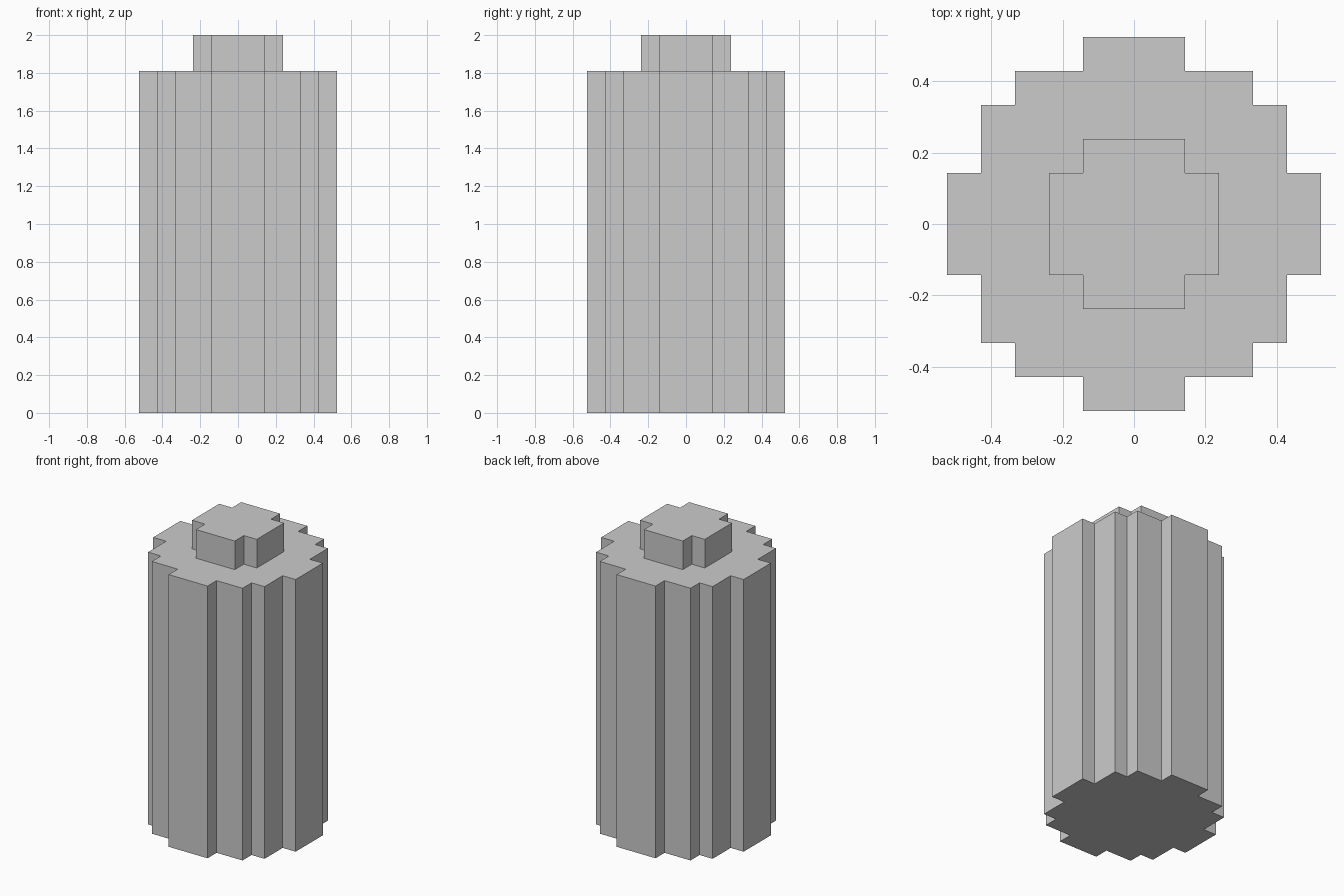
import bpy, bmesh

if "Cube" in bpy.data.objects:
    bpy.data.objects.remove(bpy.data.objects["Cube"])

U = 2 / 21  # edge of one block; the model is 21 blocks tall


def stepped_outline(quadrant):
    """Turn one quadrant of corners into a full outline by quarter turns."""
    points = []
    corners = list(quadrant)
    for _ in range(4):
        points += corners
        corners = [(-y, x) for x, y in corners]
    return points


def prism(name, quadrant, z0, z1, floor=True):
    bm = bmesh.new()
    outline = stepped_outline(quadrant)
    low = [bm.verts.new((x * U, y * U, z0 * U)) for x, y in outline]
    high = [bm.verts.new((x * U, y * U, z1 * U)) for x, y in outline]
    n = len(outline)
    for i in range(n):
        j = (i + 1) % n
        bm.faces.new((low[i], low[j], high[j], high[i]))
    bm.faces.new(high)
    if floor:
        bm.faces.new(low[::-1])
    mesh = bpy.data.meshes.new(name)
    bm.to_mesh(mesh)
    bm.free()
    obj = bpy.data.objects.new(name, mesh)
    bpy.context.collection.objects.link(obj)
    return obj


# Tall stepped round body
prism("body", [(5.5, 1.5), (4.5, 1.5), (4.5, 3.5), (3.5, 3.5),
               (3.5, 4.5), (1.5, 4.5), (1.5, 5.5)], 0, 19)

# Small raised cap, open where it sits on the body
prism("top_cap", [(2.5, 1.5), (1.5, 1.5), (1.5, 2.5)], 19, 21, floor=False)
